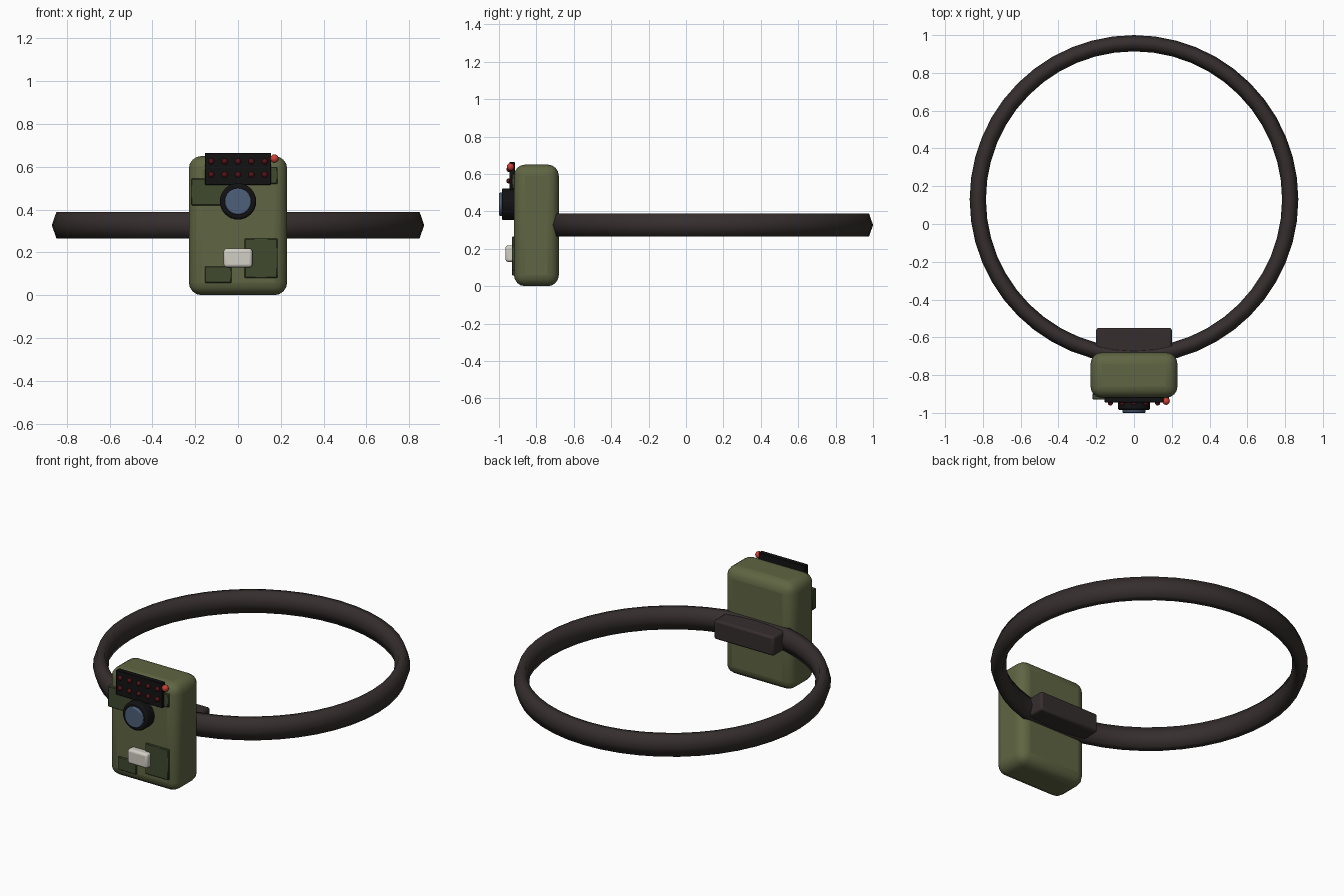
import bpy, bmesh, math
from mathutils import Matrix

if "Cube" in bpy.data.objects:
    bpy.data.objects.remove(bpy.data.objects["Cube"])


def material(name, r, g, b):
    m = bpy.data.materials.new(name)
    m.use_nodes = True
    m.diffuse_color = (r, g, b, 1)
    m.node_tree.nodes["Principled BSDF"].inputs["Base Color"].default_value = (r, g, b, 1)
    return m


olive = material("olive_green", 0.115, 0.13, 0.055)
dark_olive = material("dark_olive", 0.05, 0.068, 0.028)
webbing = material("dark_brown", 0.036, 0.027, 0.027)
black = material("black", 0.006, 0.006, 0.007)
dark_red = material("dark_red", 0.09, 0.006, 0.008)
red = material("bright_red", 0.6, 0.05, 0.035)
cream = material("off_white", 0.65, 0.62, 0.56)
glass = material("blue_glass", 0.075, 0.115, 0.19)


def finish(name, bm, mat, bevel=0, segments=2, smooth=True):
    bmesh.ops.recalc_face_normals(bm, faces=bm.faces)
    mesh = bpy.data.meshes.new(name)
    bm.to_mesh(mesh)
    bm.free()
    mesh.materials.append(mat)
    ob = bpy.data.objects.new(name, mesh)
    bpy.context.collection.objects.link(ob)
    if bevel:
        mod = ob.modifiers.new("Bevel", "BEVEL")
        mod.width, mod.segments = bevel, segments
        mod.limit_method = "ANGLE"
    if smooth:
        bpy.ops.object.select_all(action="DESELECT")
        ob.select_set(True)
        bpy.context.view_layer.objects.active = ob
        bpy.ops.object.shade_smooth_by_angle(angle=math.radians(40))
    return ob


def box(name, x, y, z, mat, bevel=0, segments=2):
    """Box from (low, high) ranges on each axis."""
    bm = bmesh.new()
    bmesh.ops.create_cube(bm, size=1)
    ranges = (x, y, z)
    bmesh.ops.scale(bm, vec=[b - a for a, b in ranges], verts=bm.verts)
    bmesh.ops.translate(bm, vec=[(a + b) / 2 for a, b in ranges], verts=bm.verts)
    return finish(name, bm, mat, bevel, segments)


def disc(name, radius, y, z, mat, bevel):
    """Cylinder along y, centred on x = 0."""
    bm = bmesh.new()
    place = Matrix.Translation((0, sum(y) / 2, z)) @ Matrix.Rotation(math.pi / 2, 4, "X")
    bmesh.ops.create_cone(bm, cap_ends=True, segments=32, radius1=radius, radius2=radius,
                          depth=y[1] - y[0], matrix=place)
    return finish(name, bm, mat, bevel)


def ball(name, radius, place, mat):
    bm = bmesh.new()
    bmesh.ops.create_uvsphere(bm, u_segments=12, v_segments=8, radius=radius,
                              matrix=Matrix.Translation(place))
    return finish(name, bm, mat)


# Strap: six-sided tube, taller than wide, swept round a circle
bm = bmesh.new()
section = [bm.verts.new((0.827 + 0.043 * math.cos(a), 0, 0.327 + 0.072 * math.sin(a)))
           for a in (i * math.pi / 3 for i in range(6))]
edges = [bm.edges.new((section[i], section[(i + 1) % 6])) for i in range(6)]
bmesh.ops.spin(bm, geom=section + edges, cent=(0, 0, 0), axis=(0, 0, 1),
               angle=math.tau, steps=48, use_merge=True)
bmesh.ops.remove_doubles(bm, verts=bm.verts, dist=0.0005)
bmesh.ops.translate(bm, vec=(0, 0.13, 0), verts=bm.verts)
strap = finish("strap", bm, webbing, smooth=False)
for p in strap.data.polygons:
    p.use_smooth = True

# Housing and the pad behind it
box("housing", (-0.23, 0.23), (-0.92, -0.68), (0, 0.65), olive, 0.06, 4)
box("strap_pad", (-0.2, 0.2), (-0.69, -0.55), (0.268, 0.384), webbing, 0.012)

# Camouflage patches on the front
patches = [((-0.22, -0.04), (0.42, 0.545)), ((-0.155, -0.03), (0.057, 0.135)),
           ((0.03, 0.185), (0.08, 0.265)), ((0.06, 0.185), (0.52, 0.6))]
for i, (x, z) in enumerate(patches):
    box(f"camo_patch_{i + 1}", x, (-0.93, -0.895), z, dark_olive, 0.004, 1)

# Infrared panel with two rows of small lamps
box("lamp_panel", (-0.155, 0.155), (-0.945, -0.915), (0.515, 0.665), black, 0.003, 1)
for row in range(2):
    for col in range(5):
        ball(f"infrared_lamp_{row}_{col}", 0.014,
             ((col - 2) * 0.0625, -0.947, 0.563 + row * 0.062), dark_red)

# Status light, lens and motion sensor
ball("status_light", 0.02, (0.17, -0.938, 0.638), red)
disc("lens_barrel", 0.085, (-0.985, -0.91), 0.438, black, 0.01)
disc("lens_glass", 0.062, (-1.0, -0.95), 0.438, glass, 0.006)
box("motion_sensor", (-0.067, 0.067), (-0.965, -0.91), (0.13, 0.218), cream, 0.014, 3)
